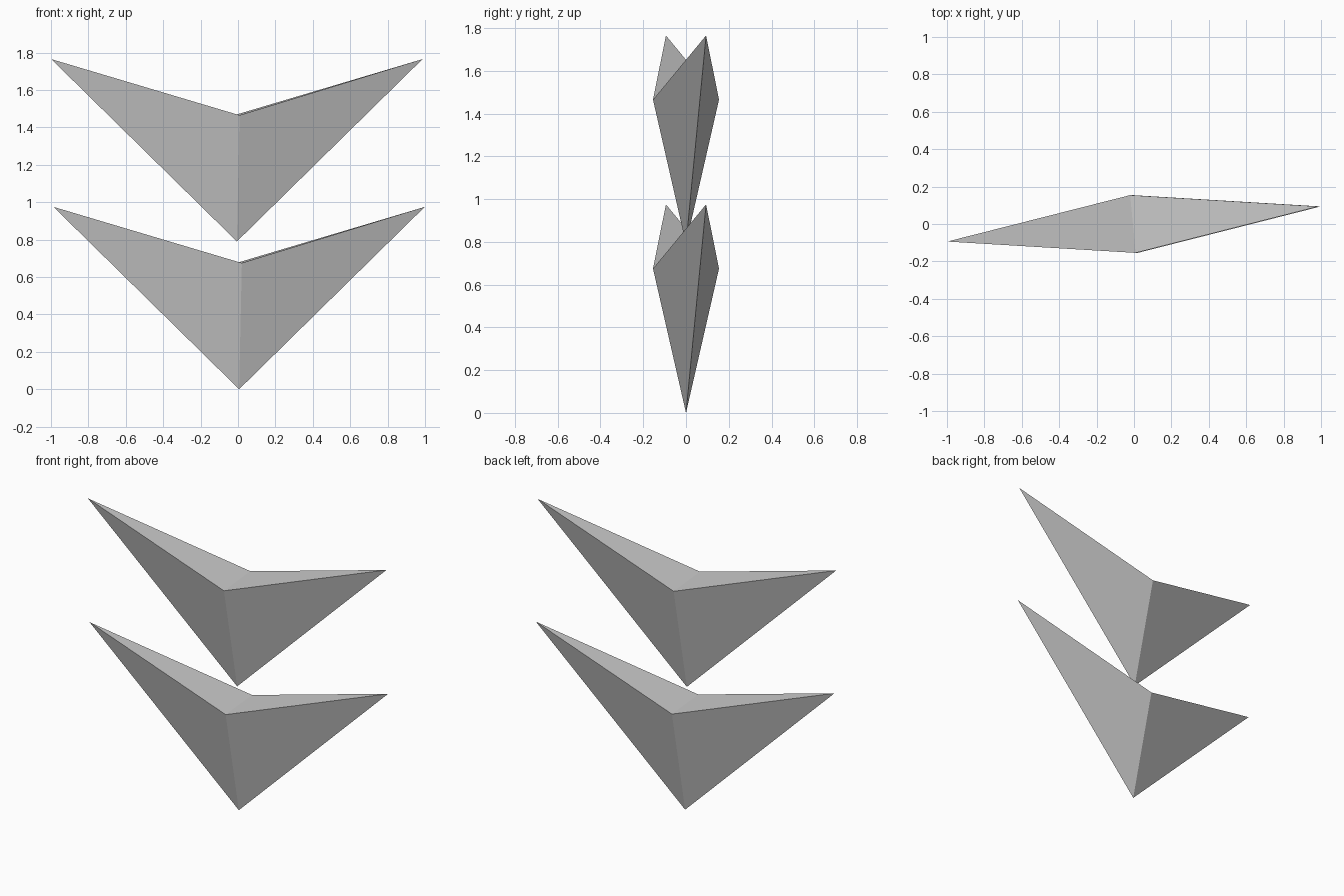
import bpy, bmesh, math
from mathutils import Matrix

if "Cube" in bpy.data.objects:
    bpy.data.objects.remove(bpy.data.objects["Cube"])

# One flat grey for both chevrons
grey = bpy.data.materials.new("grey")
grey.diffuse_color = (0.6, 0.6, 0.6, 1)
grey.use_nodes = True
grey.node_tree.nodes["Principled BSDF"].inputs["Base Color"].default_value = grey.diffuse_color


def chevron(name, x, z):
    """Folded, pointed V: two wing tips, a diamond waist and a bottom point."""
    bm = bmesh.new()
    left, right, front, back, bottom = [bm.verts.new(p) for p in (
        (-0.997, 0, 0.975), (0.997, 0, 0.975),
        (0, -0.155, 0.675), (0, 0.155, 0.675), (0, 0, 0))]
    for tri in ((left, front, back), (right, back, front),
                (left, bottom, front), (right, front, bottom),
                (left, back, bottom), (right, bottom, back)):
        bm.faces.new(tri)
    bmesh.ops.recalc_face_normals(bm, faces=bm.faces)
    # slight turn about the vertical axis
    bm.transform(Matrix.Translation((x, 0, z)) @ Matrix.Rotation(math.radians(5.4), 4, 'Z'))
    mesh = bpy.data.meshes.new(name)
    bm.to_mesh(mesh)
    bm.free()
    mesh.materials.append(grey)
    obj = bpy.data.objects.new(name, mesh)
    bpy.context.collection.objects.link(obj)


chevron("lower_chevron", 0.006, 0)
chevron("upper_chevron", -0.006, 0.79)
